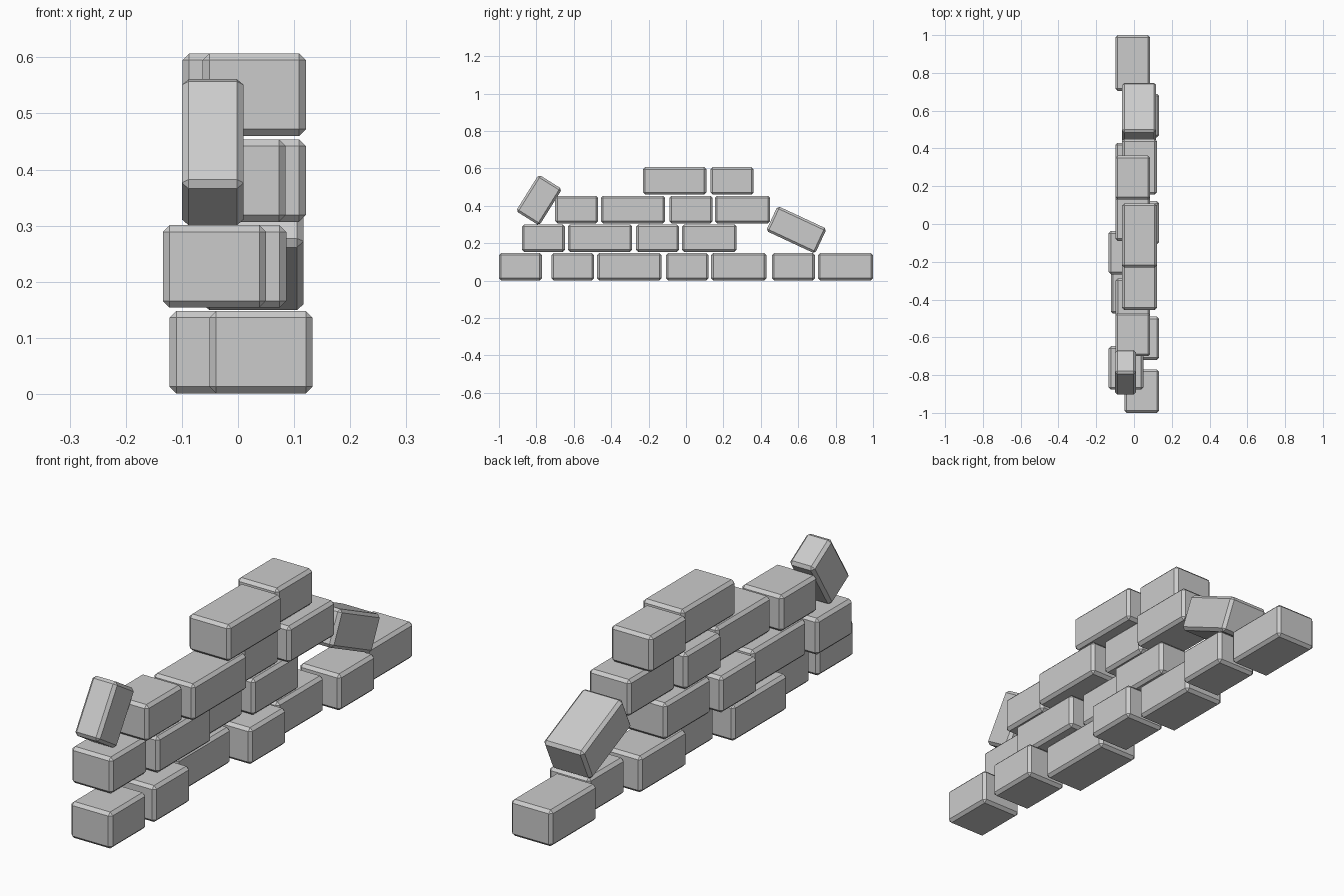
import bpy, bmesh
from math import radians
from mathutils import Matrix

if "Cube" in bpy.data.objects:
    bpy.data.objects.remove(bpy.data.objects["Cube"])

WIDTH, HEIGHT, CHAMFER = 0.184, 0.147, 0.012
PITCH = 0.153


def brick(name, centre, size, tilt=0):
    """Chamfered block, tilted about the x axis."""
    bm = bmesh.new()
    bmesh.ops.create_cube(bm, size=1, matrix=Matrix.Diagonal((*size, 1)))
    bmesh.ops.bevel(bm, geom=bm.edges[:], offset=CHAMFER, segments=1,
                    profile=0.5, affect='EDGES')
    mesh = bpy.data.meshes.new(name)
    bm.to_mesh(mesh)
    bm.free()
    ob = bpy.data.objects.new(name, mesh)
    ob.location = centre
    ob.rotation_euler.x = radians(tilt)
    bpy.context.collection.objects.link(ob)


# Courses from the ground up: (y start, y end, x offset) per brick
courses = [
    [(-1.0, -0.77, 0.041), (-0.72, -0.491, 0.041), (-0.475, -0.13, -0.03),
     (-0.108, 0.121, 0.041), (0.134, 0.43, -0.007), (0.459, 0.689, 0.041),
     (0.705, 1.0, -0.007)],
    [(-0.877, -0.647, -0.042), (-0.632, -0.288, -0.006),
     (-0.267, -0.037, -0.042), (-0.022, 0.271, -0.006)],
    [(-0.7, -0.47, -0.007), (-0.455, -0.111, 0.029),
     (-0.089, 0.142, -0.007), (0.155, 0.45, 0.029)],
    [(-0.23, 0.109, 0.029), (0.131, 0.362, -0.007)],
]
for row, bricks in enumerate(courses):
    z = row * PITCH + HEIGHT / 2 + 0.001
    for i, (y0, y1, x) in enumerate(bricks):
        brick(f"course_{row + 1}_brick_{i + 1}", (x, (y0 + y1) / 2, z),
              (WIDTH, y1 - y0, HEIGHT))

# Loose bricks tumbled at both ends
brick("tumbled_half_brick", (-0.045, -0.786, 0.431), (0.11, 0.23, HEIGHT), 58)
brick("tumbled_brick", (0.027, 0.59, 0.272), (0.18, 0.289, HEIGHT), -25)
